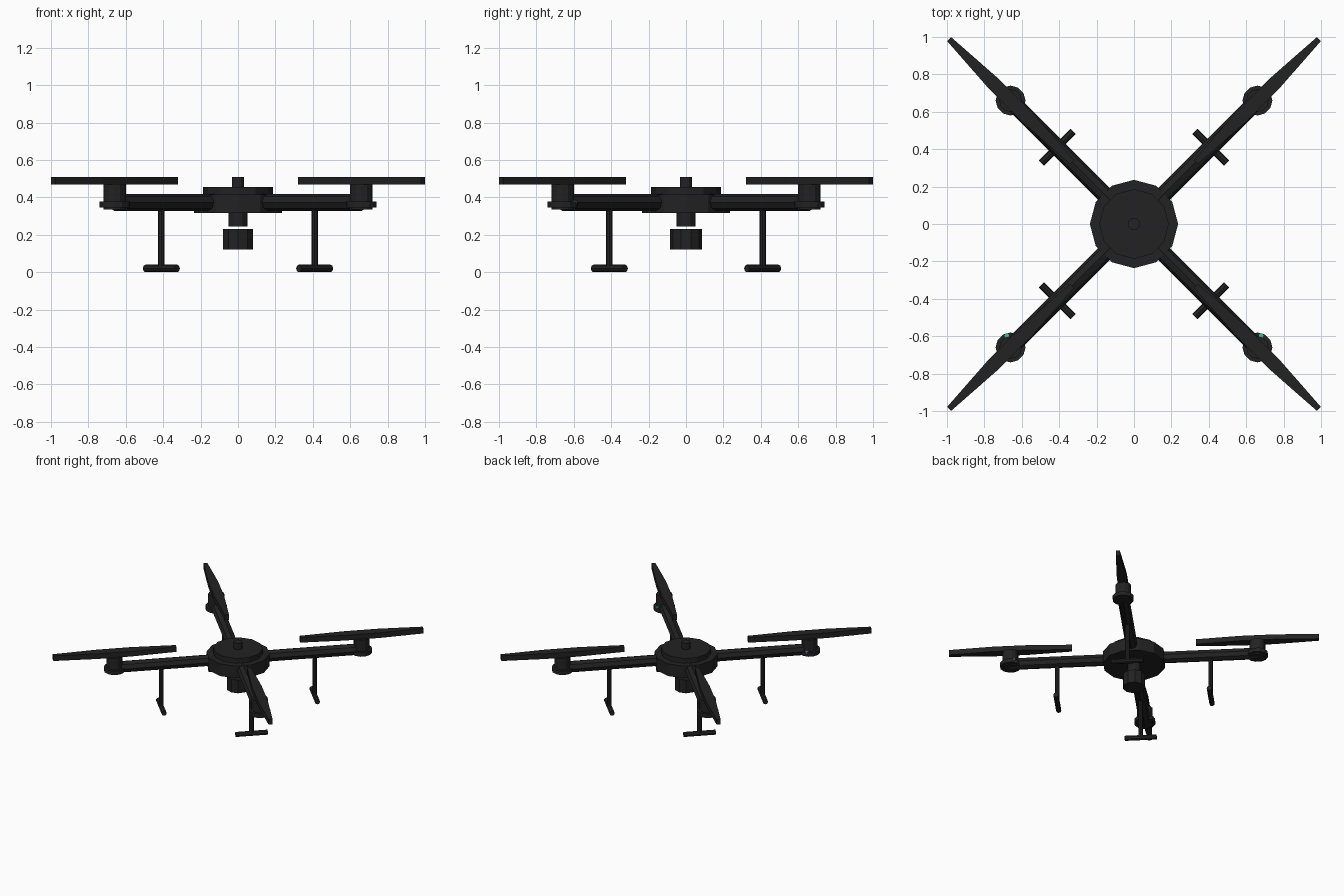
import bpy, bmesh, math
from mathutils import Vector, Matrix

if "Cube" in bpy.data.objects:
    bpy.data.objects.remove(bpy.data.objects["Cube"])


def material(name, rgb):
    m = bpy.data.materials.new(name)
    m.diffuse_color = (*rgb, 1)
    m.use_nodes = True
    m.node_tree.nodes["Principled BSDF"].inputs["Base Color"].default_value = m.diffuse_color
    return m


BLACK = material("matte_black", (0.016, 0.016, 0.016))
TEAL = material("teal_light", (0.06, 0.5, 0.36))


def finish(name, bm, mat):
    bmesh.ops.recalc_face_normals(bm, faces=bm.faces)
    me = bpy.data.meshes.new(name)
    bm.to_mesh(me)
    bm.free()
    me.materials.append(mat)
    ob = bpy.data.objects.new(name, me)
    bpy.context.collection.objects.link(ob)
    return ob


def rod(name, a, b, r, sides=12, mat=BLACK):
    """Capped cylinder from point a to point b."""
    a, b = Vector(a), Vector(b)
    d = b - a
    rot = Matrix() if abs(d.normalized().z) > 0.999 else d.to_track_quat('Z', 'Y').to_matrix().to_4x4()
    bm = bmesh.new()
    bmesh.ops.create_cone(bm, cap_ends=True, segments=sides, radius1=r, radius2=r,
                          depth=d.length, matrix=Matrix.Translation((a + b) / 2) @ rot)
    return finish(name, bm, mat)


def blade_pair(name, centre, angle, z0, z1):
    """Flat two-bladed propeller, widest at the hub and narrow at the tips."""
    outline = [(-0.465, -0.015), (-0.13, -0.037), (0.13, -0.037), (0.465, -0.015),
               (0.465, 0.015), (0.13, 0.037), (-0.13, 0.037), (-0.465, 0.015)]
    bm = bmesh.new()
    f = bm.faces.new([bm.verts.new((x, y, z0)) for x, y in outline])
    ext = bmesh.ops.extrude_face_region(bm, geom=[f])
    top = [v for v in ext["geom"] if isinstance(v, bmesh.types.BMVert)]
    bmesh.ops.translate(bm, vec=(0, 0, z1 - z0), verts=top)
    bm.transform(Matrix.Translation((*centre, 0)) @ Matrix.Rotation(angle, 4, 'Z'))
    return finish(name, bm, BLACK)


# Central body, top plate and antenna knob
rod("body", (0, 0, 0.315), (0, 0, 0.415), 0.236)
rod("top_plate", (0, 0, 0.41), (0, 0, 0.455), 0.186)
rod("antenna_knob", (0, 0, 0.45), (0, 0, 0.508), 0.033)

# Camera and its mount
rod("camera_mount", (0, 0, 0.245), (0, 0, 0.32), 0.05)
rod("camera", (0, 0, 0.122), (0, 0, 0.23), 0.085, 10)

for sx, side in ((-1, "left"), (1, "right")):
    for sy, end in ((-1, "front"), (1, "back")):
        tag = f"{end}_{side}"
        mx, my, lx, ly = 0.66 * sx, 0.66 * sy, 0.41 * sx, 0.41 * sy
        # Arm and motor
        rod(f"{tag}_arm", (0.1 * sx, 0.1 * sy, 0.372), (mx, my, 0.372), 0.045, 8)
        rod(f"{tag}_motor_base", (mx, my, 0.345), (mx, my, 0.377), 0.08)
        rod(f"{tag}_motor", (mx, my, 0.335), (mx, my, 0.472), 0.06)
        # Propeller in line with the arm
        blade_pair(f"{tag}_propeller", (mx, my), math.atan2(sy, sx), 0.468, 0.51)
        # Landing leg with a crosswise foot
        rod(f"{tag}_leg", (lx, ly, 0.02), (lx, ly, 0.36), 0.018, 8)
        d = 0.085
        rod(f"{tag}_foot", (lx - d * sy, ly + d * sx, 0.02),
            (lx + d * sy, ly - d * sx, 0.02), 0.02, 8)
    # Small position light behind each front motor
    rod(f"front_{side}_light", (0.68 * sx, -0.597, 0.37), (0.68 * sx, -0.597, 0.383), 0.013, 8, TEAL)
